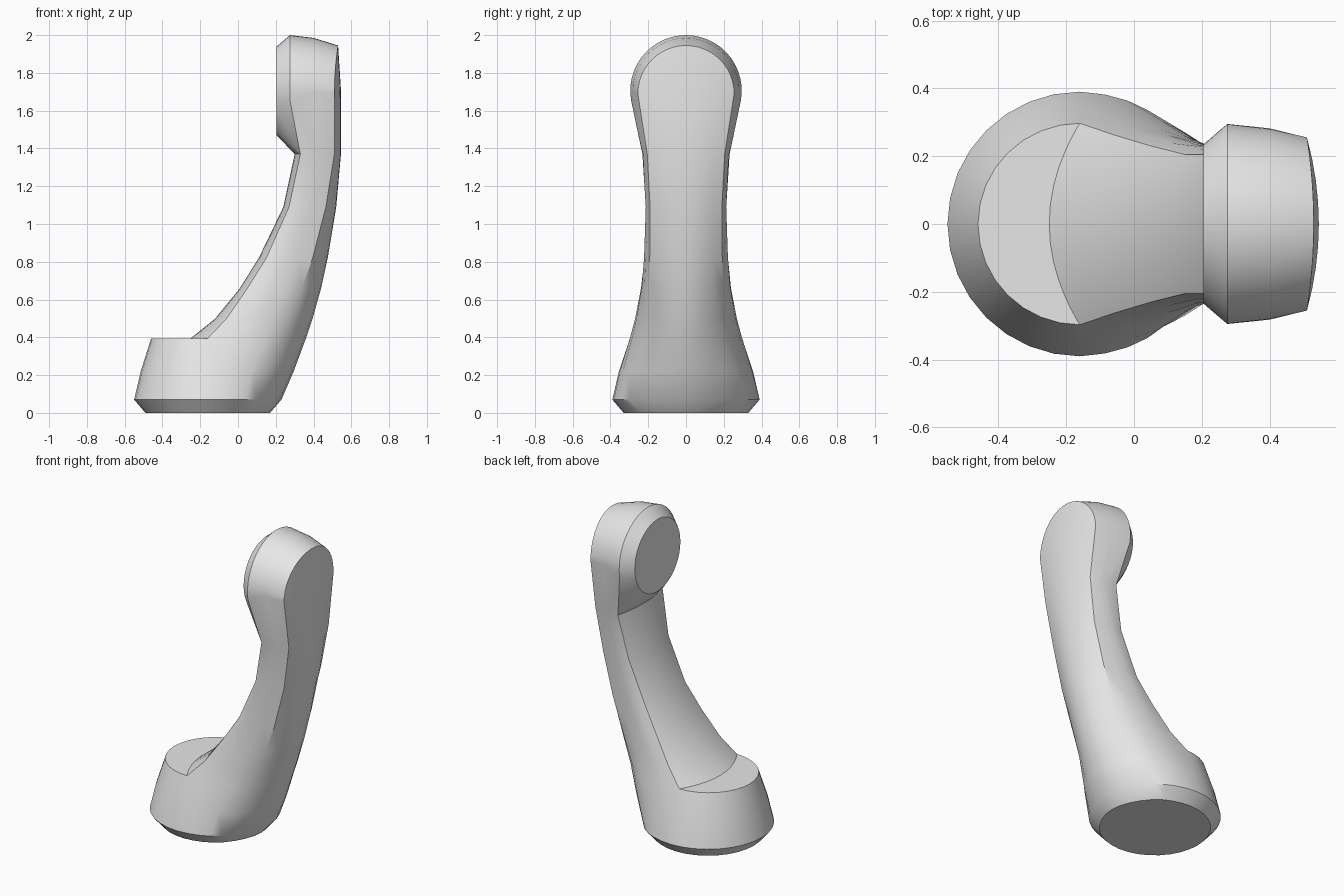
import bpy
import bmesh
from math import sin, cos, pi, radians

cube = bpy.data.objects.get("Cube")
if cube:
    bpy.data.objects.remove(cube, do_unlink=True)

grey = bpy.data.materials.new("light_grey")
grey.use_nodes = True
grey.diffuse_color = (0.8, 0.8, 0.8, 1)
grey.node_tree.nodes["Principled BSDF"].inputs["Base Color"].default_value = (0.8, 0.8, 0.8, 1)

# Handle sections, bottom to top: height, inner roundness power, inner centre x,
# inner corner (x, half width), side middle (x, half width),
# outer corner (x, half width), outer centre x
SECTIONS = [
    (0.0, 1, -0.49, -0.16, 0.33, -0.04, 0.307, 0.06, 0.247, 0.17),
    (0.07, 1, -0.55, -0.16, 0.39, -0.02, 0.364, 0.09, 0.30, 0.23),
    (0.22, 1, -0.515, -0.16, 0.355, 0.0, 0.335, 0.15, 0.27, 0.295),
    (0.395, 1, -0.46, -0.16, 0.297, 0.06, 0.285, 0.22, 0.225, 0.36),
    (0.395, 2, -0.25, -0.16, 0.297, 0.06, 0.285, 0.22, 0.225, 0.36),
    (0.5, 2, -0.12, -0.06, 0.263, 0.10, 0.262, 0.27, 0.21, 0.395),
    (0.66, 2, 0.01, 0.05, 0.23, 0.18, 0.235, 0.34, 0.195, 0.44),
    (0.82, 2, 0.11, 0.15, 0.205, 0.25, 0.222, 0.395, 0.192, 0.475),
    (1.09, 2, 0.24, 0.27, 0.205, 0.35, 0.213, 0.465, 0.19, 0.52),
    (1.37, 2, 0.30, 0.33, 0.23, 0.42, 0.227, 0.51, 0.205, 0.545),
]
JOIN = SECTIONS[-1][0]
ARC, SIDE, BACK = 8, 4, 4


def through(p, q, r, t):
    """Quadratic passing through p, q and r at t = 0, 0.5 and 1."""
    return p * (1 - t) * (1 - 2 * t) + q * 4 * t * (1 - t) + r * t * (2 * t - 1)


def section_ring(z, power, a, b, w, m, wm, c, wc, d):
    half = []
    for i in range(ARC):
        t = pi / 2 * i / ARC
        half.append((b - (b - a) * cos(t) ** power, w * sin(t)))
    for i in range(SIDE):
        t = i / SIDE
        half.append((through(b, m, c, t), through(w, wm, wc, t)))
    for i in range(BACK + 1):
        u = 1 - i / BACK
        half.append((c + (d - c) * (1 - u * u), wc * u))
    mirrored = [(x, -y) for x, y in half[-2:0:-1]]
    return [(x, y, z) for x, y in half + mirrored]


def arc_points(x, radius, centre_z, start, end, steps, bulge=0.0):
    points = []
    for i in range(steps + 1):
        t = radians(start + (end - start) * i / steps)
        points.append((x + bulge * sin(t) ** 2, radius * cos(t), centre_z + radius * sin(t)))
    return points


bm = bmesh.new()

# Earpiece: hull over its round face, rim, domed back and the top of the handle
ear = arc_points(0.205, 0.235, 1.705, 0, 360, 40)
ear += arc_points(0.275, 0.295, 1.705, -10, 190, 26)
ear += arc_points(0.40, 0.282, 1.703, 0, 180, 24)
ear += arc_points(0.51, 0.255, 1.69, 0, 180, 24, bulge=0.02)
for i in range(-BACK, BACK + 1):
    u = i / BACK
    ear.append((0.51 + 0.035 * (1 - u * u), 0.255 * u, 1.71))
ear += section_ring(*SECTIONS[-1])
for co in ear:
    bm.verts.new(co)
bmesh.ops.remove_doubles(bm, verts=bm.verts[:], dist=0.0005)
bmesh.ops.convex_hull(bm, input=bm.verts[:], use_existing_faces=False)
inside = [f for f in bm.faces if all(v.co.z < JOIN + 0.001 for v in f.verts)]
bmesh.ops.delete(bm, geom=inside, context="FACES")
loose = [v for v in bm.verts if not v.link_faces]
bmesh.ops.delete(bm, geom=loose, context="VERTS")

# Mouthpiece base and curved handle: one loft
rings = [[bm.verts.new(co) for co in section_ring(*s)] for s in SECTIONS]
for low, high in zip(rings, rings[1:]):
    n = len(low)
    for i in range(n):
        j = (i + 1) % n
        bm.faces.new((low[i], low[j], high[j], high[i]))
bm.faces.new(rings[0])

# Weld handle to earpiece
bmesh.ops.remove_doubles(bm, verts=bm.verts[:], dist=0.0005)
bmesh.ops.dissolve_limit(bm, angle_limit=radians(0.5), verts=bm.verts[:], edges=bm.edges[:])
bmesh.ops.recalc_face_normals(bm, faces=bm.faces[:])

mesh = bpy.data.meshes.new("handset")
bm.to_mesh(mesh)
bm.free()
mesh.materials.append(grey)
handset = bpy.data.objects.new("handset", mesh)
bpy.context.collection.objects.link(handset)

bpy.ops.object.select_all(action="DESELECT")
handset.select_set(True)
bpy.context.view_layer.objects.active = handset
bpy.ops.object.shade_smooth_by_angle(angle=radians(32))
